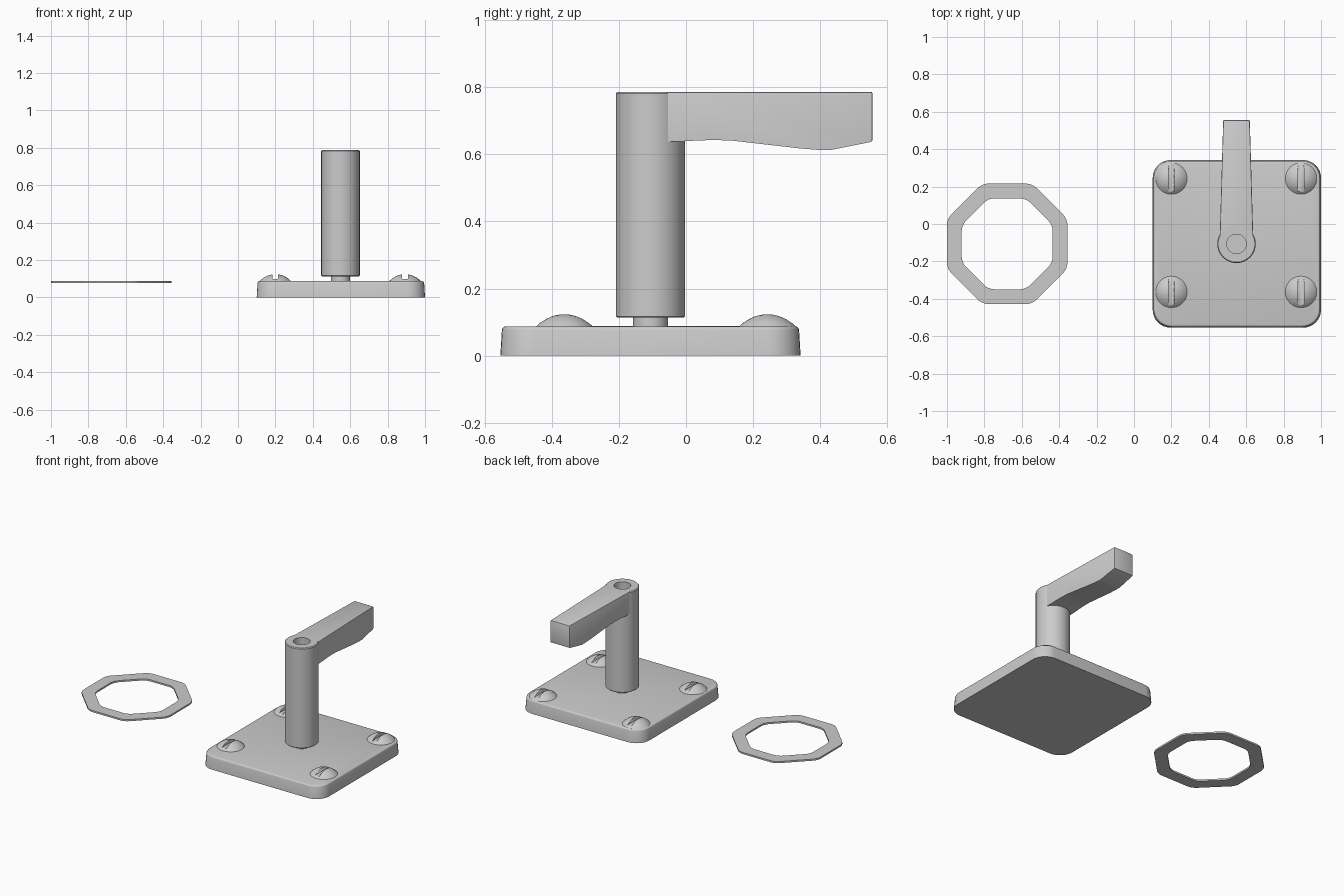
import bpy, bmesh
from math import radians, cos, pi
from mathutils import Matrix

if "Cube" in bpy.data.objects:
    bpy.data.objects.remove(bpy.data.objects["Cube"])

CX, CY = 0.548, -0.106      # centre of plate and post


def finish(name, bm, loc=(0, 0, 0), angle=30):
    bmesh.ops.recalc_face_normals(bm, faces=bm.faces)
    me = bpy.data.meshes.new(name)
    bm.to_mesh(me)
    bm.free()
    ob = bpy.data.objects.new(name, me)
    ob.location = loc
    bpy.context.collection.objects.link(ob)
    bpy.ops.object.select_all(action='DESELECT')
    ob.select_set(True)
    bpy.context.view_layer.objects.active = ob
    bpy.ops.object.shade_smooth_by_angle(angle=radians(angle))
    return ob


def lathe(profile, segs=48, closed=False, turn=0):
    bm = bmesh.new()
    vs = [bm.verts.new((r, 0, z)) for r, z in profile]
    for a, b in zip(vs, vs[1:] + (vs[:1] if closed else [])):
        bm.edges.new((a, b))
    bmesh.ops.rotate(bm, verts=vs, matrix=Matrix.Rotation(turn, 3, 'Z'))
    bmesh.ops.spin(bm, geom=bm.verts[:] + bm.edges[:], cent=(0, 0, 0), axis=(0, 0, 1),
                   angle=2 * pi, steps=segs)
    bmesh.ops.remove_doubles(bm, verts=bm.verts, dist=1e-5)
    return bm


def round_verticals(bm, radius, segs):
    edges = [e for e in bm.edges
             if abs(e.verts[0].co.z - e.verts[1].co.z) > 0.005 and len(e.link_faces) == 2]
    bmesh.ops.bevel(bm, geom=edges, offset=radius, segments=segs, profile=0.5, affect='EDGES')


def box(sx, sy, sz):
    bm = bmesh.new()
    bmesh.ops.create_cube(bm, size=1)
    bmesh.ops.scale(bm, vec=(sx, sy, sz), verts=bm.verts)
    return bm


# Base plate: slight draft, rounded corners, softened top rim
bm = box(0.9, 0.896, 0.087)
for v in bm.verts:
    if v.co.z > 0:
        v.co.x *= 0.988
        v.co.y *= 0.988
round_verticals(bm, 0.095, 8)
rim = [e for e in bm.edges if all(v.co.z > 0.04 for v in e.verts)]
bmesh.ops.bevel(bm, geom=rim, offset=0.01, segments=3, profile=0.5, affect='EDGES')
finish("base_plate", bm, (0.55, CY, 0.0435))

# Domed screws with a slot along y
R, H = 0.084, 0.037
S = (R * R + H * H) / (2 * H)          # sphere radius of the dome
dome = [(0, 0.08), (R, 0.08)]
for i in range(9):
    r = R * (1 - i / 8)
    dome.append((r, 0.087 + H - S + (S * S - r * r) ** 0.5))
for side, x in (("left", 0.2), ("right", 0.893)):
    cutter = finish("slot_cutter_" + side, box(0.03, 0.9, 0.1), (x, -0.06, 0.149))
    cutter.hide_render = True
    cutter.hide_viewport = True
    cutter.display_type = 'WIRE'
    for end, y in (("front", -0.363), ("back", 0.243)):
        ob = finish(f"screw_{end}_{side}", lathe(dome), (x, y, 0))
        mod = ob.modifiers.new("slot", 'BOOLEAN')
        mod.operation = 'DIFFERENCE'
        mod.object = cutter
        mod.solver = 'EXACT'

# Pin between plate and post
finish("pin", lathe([(0, 0.08), (0.052, 0.08), (0.052, 0.12), (0, 0.12)]), (CX, CY, 0))

# Post with a blind hole in the top
post = [(0, 0.113), (0.099, 0.113), (0.103, 0.117), (0.103, 0.782), (0.098, 0.787),
        (0.052, 0.787), (0.052, 0.74), (0, 0.74)]
finish("post", lathe(post, 64), (CX, CY, 0))

# Tapered handle with a curved underside
under = [(-0.056, 0.638), (0.0, 0.6395), (0.04, 0.642), (0.09, 0.643), (0.14, 0.641), (0.2, 0.634),
         (0.27, 0.626), (0.34, 0.618), (0.39, 0.614), (0.43, 0.613), (0.556, 0.638)]
outline = under + [(0.556, 0.787), (-0.056, 0.787)]
bm = bmesh.new()
sides = []
for s in (-1, 1):
    sides.append([bm.verts.new((s * (0.089 - 0.018 * (y + 0.056) / 0.612), y, z))
                  for y, z in outline])
    bm.faces.new(sides[-1])
a, b = sides
for i in range(len(a)):
    j = (i + 1) % len(a)
    bm.faces.new((a[i], a[j], b[j], b[i]))
sharp = [e for e in bm.edges if all(v.co.y > 0.5 for v in e.verts)
         or (all(v.co.z > 0.75 for v in e.verts) and any(v.co.y > 0.5 for v in e.verts))]
bmesh.ops.bevel(bm, geom=sharp, offset=0.005, segments=2, profile=0.5, affect='EDGES')
finish("handle", bm, (CX, 0, 0))

# Loose octagonal washer with rounded corners
k = 1 / cos(pi / 8)
bm = lathe([(0.243 * k, 0.077), (0.322 * k, 0.077), (0.322 * k, 0.088), (0.243 * k, 0.088)],
           8, True, pi / 8)
round_verticals(bm, 0.03, 4)
finish("octagon_washer", bm, (-0.678, CY, 0))
